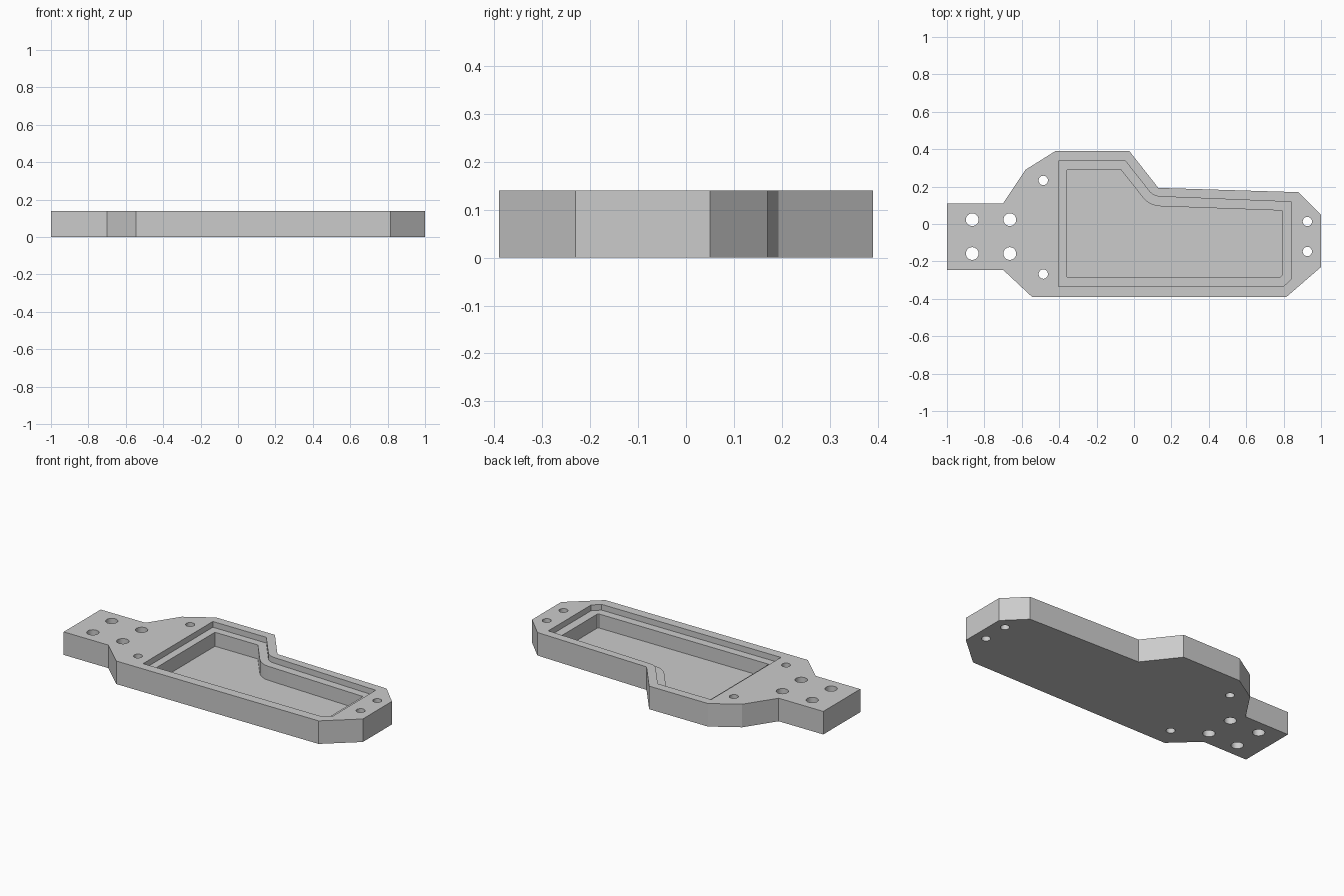
import bpy, bmesh
from mathutils import Vector

cube = bpy.data.objects.get("Cube")
if cube:
    bpy.data.objects.remove(cube, do_unlink=True)

HEIGHT, LEDGE, FLOOR = 0.14, 0.105, 0.02

metal = bpy.data.materials.new("plain grey")
metal.use_nodes = True
grey = (0.6, 0.6, 0.6, 1)
metal.diffuse_color = grey
metal.node_tree.nodes["Principled BSDF"].inputs["Base Color"].default_value = grey


def add_object(name, bm):
    bmesh.ops.recalc_face_normals(bm, faces=bm.faces)
    mesh = bpy.data.meshes.new(name)
    bm.to_mesh(mesh)
    bm.free()
    mesh.materials.append(metal)
    obj = bpy.data.objects.new(name, mesh)
    bpy.context.collection.objects.link(obj)
    return obj


def prism(name, outline, bottom, top):
    """Extrude a flat outline between two heights."""
    bm = bmesh.new()
    face = bm.faces.new([bm.verts.new((x, y, bottom)) for x, y in outline])
    out = bmesh.ops.extrude_face_region(bm, geom=[face])
    verts = [v for v in out["geom"] if isinstance(v, bmesh.types.BMVert)]
    bmesh.ops.translate(bm, verts=verts, vec=(0, 0, top - bottom))
    return add_object(name, bm)


def round_corner(before, corner, after, length, steps=8):
    """Points of a smooth bend that replaces one corner."""
    a, c, b = Vector(before), Vector(corner), Vector(after)
    p = c + (a - c).normalized() * length
    q = c + (b - c).normalized() * length
    ts = [i / steps for i in range(steps + 1)]
    return [tuple(p * (1 - t) ** 2 + c * 2 * t * (1 - t) + q * t * t) for t in ts]


def cut(body, cutter):
    mod = body.modifiers.new(cutter.name, "BOOLEAN")
    mod.operation, mod.solver, mod.object = "DIFFERENCE", "EXACT", cutter
    cutter.hide_render = True
    cutter.hide_viewport = True
    cutter.display_type = "WIRE"


# Plate with a narrow mounting tab on the left end
plate = prism("housing_plate", [
    (-1, 0.11), (-0.70, 0.11), (-0.58, 0.29), (-0.42, 0.39), (-0.025, 0.39),
    (0.13, 0.193), (0.88, 0.17), (1, 0.05), (1, -0.23), (0.815, -0.39),
    (-0.545, -0.39), (-0.70, -0.245), (-1, -0.245)], 0, HEIGHT)

# Shallow recess that forms the lid ledge
bend = round_corner((-0.046, 0.337), (0.103, 0.148), (0.843, 0.118), 0.037)
cut(plate, prism("ledge_cutter", [
    (-0.405, 0.337), (-0.046, 0.337), *bend, (0.843, 0.118),
    (0.843, -0.292), (0.80, -0.333), (-0.405, -0.333)], LEDGE, HEIGHT + 0.1))

# Deep pocket inside the ledge
bend = round_corner((-0.07, 0.29), (0.083, 0.097), (0.79, 0.072), 0.06)
cut(plate, prism("pocket_cutter", [
    (-0.358, 0.29), (-0.07, 0.29), *bend, (0.79, 0.072),
    (0.79, -0.276), (0.783, -0.283), (-0.358, -0.283)], FLOOR, HEIGHT + 0.2))

# Through holes: four large ones in the tab, four small ones around the pocket
holes = [(x, y, 0.034) for x in (-0.865, -0.664) for y in (0.023, -0.158)]
holes += [(-0.485, 0.233, 0.025), (-0.485, -0.268, 0.025),
          (0.927, 0.013, 0.025), (0.927, -0.147, 0.025)]
bm = bmesh.new()
for x, y, radius in holes:
    made = bmesh.ops.create_cone(bm, cap_ends=True, segments=32, radius1=radius,
                                 radius2=radius, depth=1)
    bmesh.ops.translate(bm, verts=made["verts"], vec=(x, y, 0))
cut(plate, add_object("hole_cutter", bm))

# Bake the cuts, drop the cutters, and smooth only the round walls
bpy.context.view_layer.update()
graph = bpy.context.evaluated_depsgraph_get()
baked = bpy.data.meshes.new_from_object(plate.evaluated_get(graph))
cutters = [m.object for m in plate.modifiers]
plate.modifiers.clear()
plate.data = baked
for cutter in cutters:
    bpy.data.objects.remove(cutter, do_unlink=True)
bpy.context.view_layer.objects.active = plate
plate.select_set(True)
bpy.ops.object.shade_smooth_by_angle(angle=0.35)
